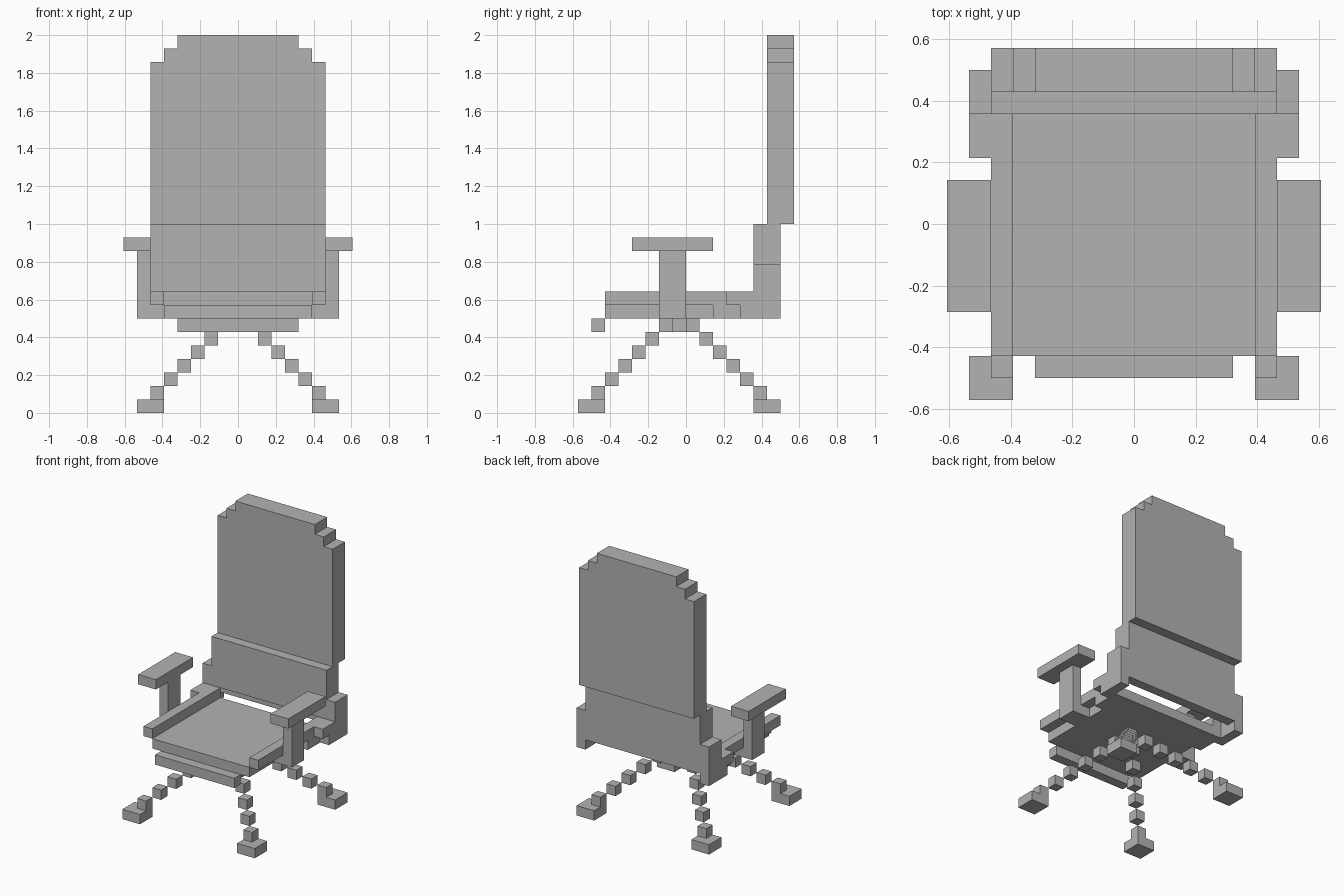
import bpy

U = 1 / 14  # size of one block

cube = bpy.data.objects.get("Cube")
if cube:
    bpy.data.objects.remove(cube, do_unlink=True)

grey = bpy.data.materials.new("plain_grey")
grey.use_nodes = True
grey.diffuse_color = (0.45, 0.45, 0.45, 1)
grey.node_tree.nodes["Principled BSDF"].inputs["Base Color"].default_value = grey.diffuse_color

CORNERS = [(0, 0, 0), (1, 0, 0), (1, 1, 0), (0, 1, 0),
           (0, 0, 1), (1, 0, 1), (1, 1, 1), (0, 1, 1)]
FACES = [(0, 3, 2, 1), (4, 5, 6, 7), (0, 1, 5, 4),
         (1, 2, 6, 5), (2, 3, 7, 6), (3, 0, 4, 7)]


def part(name, boxes):
    """One object from boxes given as (x range, y range, z range) in blocks."""
    verts, faces = [], []
    for box in boxes:
        start = len(verts)
        ranges = [sorted(r) for r in box]
        verts += [tuple(r[i] * U for r, i in zip(ranges, c)) for c in CORNERS]
        faces += [tuple(start + i for i in f) for f in FACES]
    mesh = bpy.data.meshes.new(name)
    mesh.from_pydata(verts, [], faces)
    mesh.materials.append(grey)
    obj = bpy.data.objects.new(name, mesh)
    bpy.context.collection.objects.link(obj)
    return obj


def wide(half, y, z):
    """Box centred on the middle plane."""
    return ((-half, half), y, z)


# Backrest with stepped top corners
part("backrest", [wide(6.5, (6, 8), (14, 26)),
                  wide(5.5, (6, 8), (26, 27)),
                  wide(4.5, (6, 8), (27, 28))])

# Lower back, undercut along its front edge
part("lower_back", [wide(6.5, (5, 7), (9, 14)),
                    wide(6.5, (6, 7), (8, 9))])

# Seat and the lip under its front edge
part("seat", [wide(5.5, (-6, 5), (7, 8))])
part("seat_front_lip", [wide(4.5, (-7, -6), (6, 7))])

for side, s in (("left", 1), ("right", -1)):
    inner, outer = (s * 5.5, s * 6.5), (s * 6.5, s * 7.5)

    # Raised rail along the seat edge
    part(side + "_seat_rail", [(inner, (-6, 5), (8, 9))])

    # Armrest: foot, post and pad
    part(side + "_armrest", [(inner, (-2, 0), (7, 8)),
                             (outer, (-2, 0), (7, 12)),
                             ((s * 6.5, s * 8.5), (-4, 2), (12, 13))])

    # Stepped bracket joining the seat to the back
    part(side + "_back_bracket", [(inner, (2, 5), (7, 8)),
                                  (outer, (4, 7), (7, 8)),
                                  (outer, (3, 7), (8, 9)),
                                  (outer, (5, 7), (9, 11))])

    # Stair-stepped legs running out from the hub, ending in flat feet
    for end, t in (("front", -1), ("back", 1)):
        def run(a, b):
            return (t * a - 0.5, t * b - 0.5)
        steps = [((s * (k + 0.5), s * (k + 1.5)), run(k + 0.5, k + 1.5), (6 - k, 7 - k))
                 for k in range(6)]
        foot = ((s * 5.5, s * 7.5), run(5.5, 7.5), (0, 1))
        part(f"{end}_{side}_leg", steps + [foot])

# Centre of the leg cross
part("hub", [wide(0.5, (-1, 0), (6, 7))])
